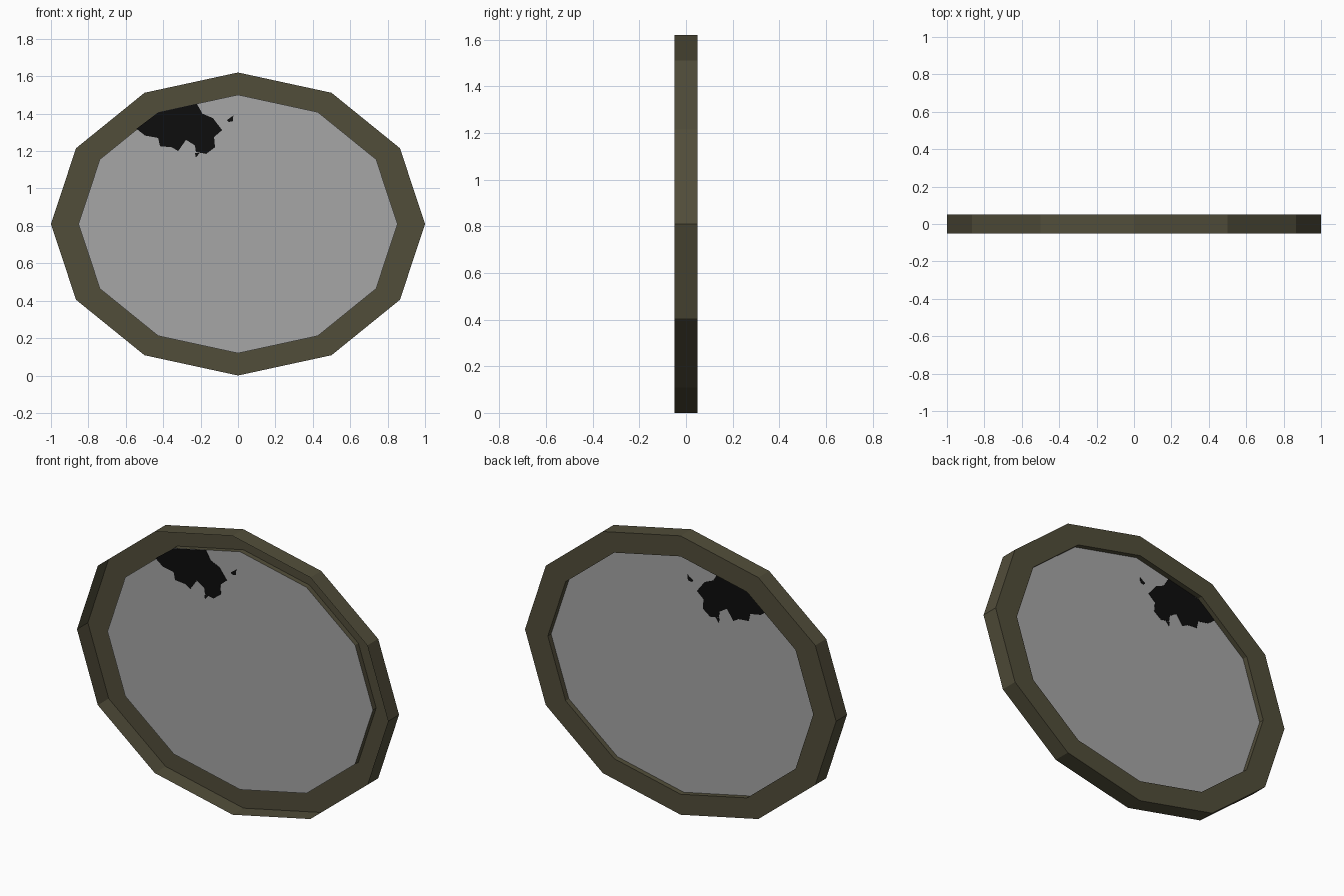
import bpy, bmesh, math

if "Cube" in bpy.data.objects:
    bpy.data.objects.remove(bpy.data.objects["Cube"])

CZ, RX, RZ, SIDES = 0.81, 1.0, 0.81, 12
INNER = 0.853
BACK, FRONT, PANE = 0.05, -0.05, 0.02


def material(name, rgb):
    m = bpy.data.materials.new(name)
    m.diffuse_color = (*rgb, 1)
    m.use_nodes = True
    m.node_tree.nodes["Principled BSDF"].inputs["Base Color"].default_value = m.diffuse_color
    return m


wood = material("dark olive wood", (0.083, 0.075, 0.042))
glass = material("grey glass", (0.38, 0.38, 0.38))
black = material("black", (0.004, 0.004, 0.004))


def ring(bm, scale, y):
    return [bm.verts.new((RX * scale * math.cos(math.tau * i / SIDES), y,
                          CZ + RZ * scale * math.sin(math.tau * i / SIDES)))
            for i in range(SIDES)]


def finish(bm, name, mat, recalc=False):
    if recalc:
        bmesh.ops.recalc_face_normals(bm, faces=bm.faces)
    me = bpy.data.meshes.new(name)
    bm.to_mesh(me)
    bm.free()
    me.materials.append(mat)
    ob = bpy.data.objects.new(name, me)
    bpy.context.collection.objects.link(ob)


# Frame: outer wall, back face and inner lip; the front is an open channel
bm = bmesh.new()
rings = [ring(bm, 1, FRONT), ring(bm, 1, BACK), ring(bm, INNER, BACK), ring(bm, INNER, PANE)]
for a, b in zip(rings, rings[1:]):
    for i in range(SIDES):
        j = (i + 1) % SIDES
        bm.faces.new((a[i], b[i], b[j], a[j]))
finish(bm, "frame", wood)

# Mirror pane
bm = bmesh.new()
bm.faces.new(ring(bm, INNER, PANE))
finish(bm, "mirror_pane", glass)


# Missing pieces of glass: thin dark plates showing on both sides
def patch(name, pts):
    bm = bmesh.new()
    t = 0.002
    f = [bm.verts.new((x, PANE - t, z)) for x, z in pts]
    b = [bm.verts.new((x, PANE + t, z)) for x, z in pts]
    bm.faces.new(f)
    bm.faces.new(b[::-1])
    for i in range(len(pts)):
        j = (i + 1) % len(pts)
        bm.faces.new((f[i], b[i], b[j], f[j]))
    finish(bm, name, black, True)


patch("broken_corner", [
    (-.543, 1.319), (-.427, 1.406), (-.22, 1.452), (-.19, 1.40), (-.134, 1.376),
    (-.085, 1.312), (-.128, 1.275), (-.123, 1.22), (-.17, 1.185), (-.225, 1.195),
    (-.23, 1.23), (-.278, 1.26), (-.32, 1.20), (-.353, 1.22), (-.417, 1.226),
    (-.427, 1.27), (-.497, 1.283)])
patch("small_chip", [(-.06, 1.365), (-.025, 1.39), (-.027, 1.36), (-.05, 1.355)])
patch("tiny_chip", [(-.23, 1.19), (-.205, 1.19), (-.225, 1.165)])
